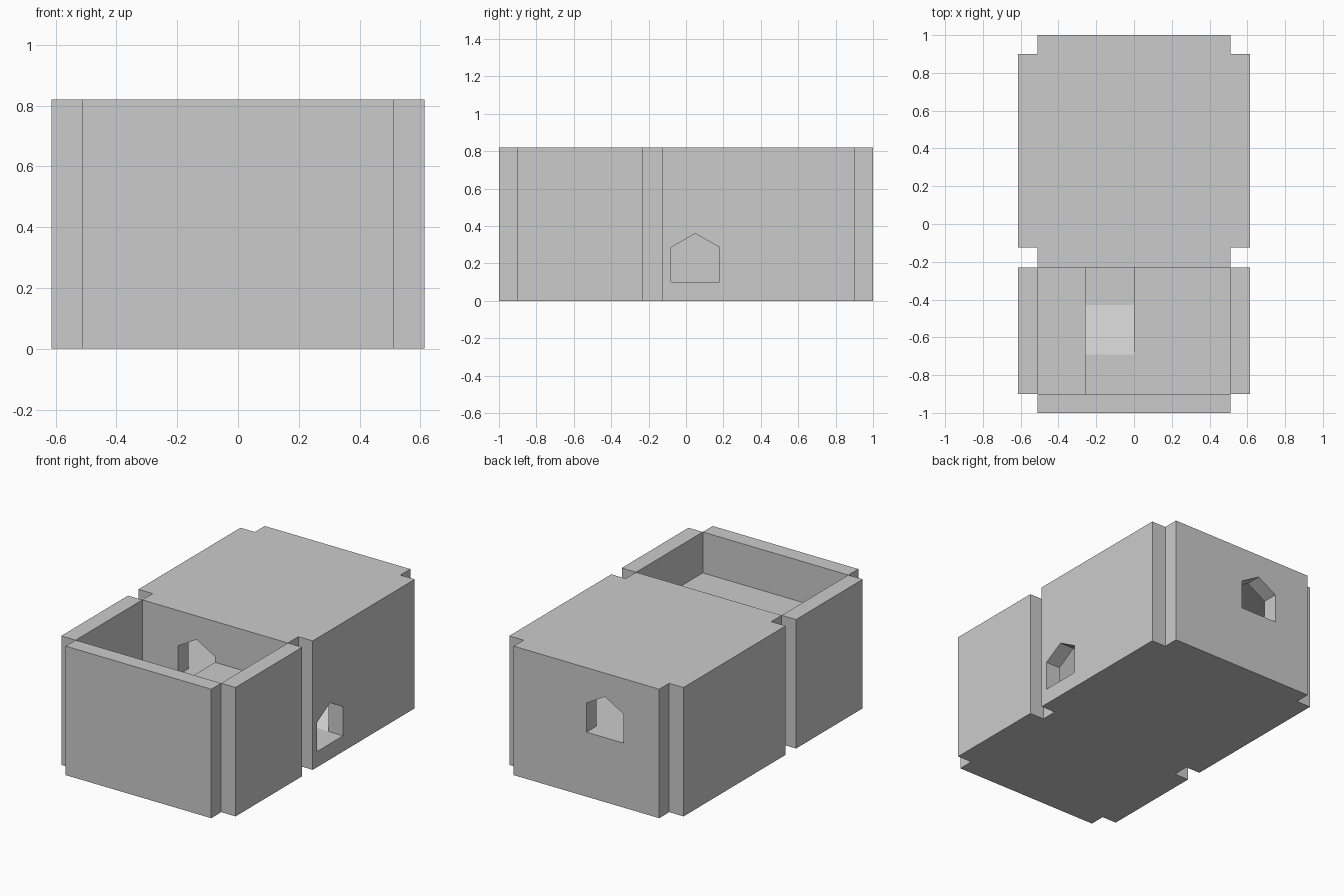
import bpy
import bmesh
from mathutils import Vector

cube = bpy.data.objects.get("Cube")
if cube:
    bpy.data.objects.remove(cube, do_unlink=True)

# One plain material
grey = bpy.data.materials.new("plain grey")
grey.use_nodes = True
grey.diffuse_color = (0.6, 0.6, 0.6, 1)
bsdf = grey.node_tree.nodes["Principled BSDF"]
bsdf.inputs["Base Color"].default_value = grey.diffuse_color
bsdf.inputs["Roughness"].default_value = 0.8


def prism(name, profile, axis, start, end):
    """Extrude a profile of (horizontal, z) points along x or y."""
    bm = bmesh.new()
    place = (lambda h, z: (start, h, z)) if axis == "x" else (lambda h, z: (h, start, z))
    face = bm.faces.new([bm.verts.new(place(h, z)) for h, z in profile])
    moved = bmesh.ops.extrude_face_region(bm, geom=[face])["geom"]
    shift = Vector((end - start, 0, 0)) if axis == "x" else Vector((0, end - start, 0))
    bmesh.ops.translate(bm, vec=shift, verts=[g for g in moved if isinstance(g, bmesh.types.BMVert)])
    bmesh.ops.recalc_face_normals(bm, faces=bm.faces)
    mesh = bpy.data.meshes.new(name)
    bm.to_mesh(mesh)
    bm.free()
    mesh.materials.append(grey)
    obj = bpy.data.objects.new(name, mesh)
    bpy.context.collection.objects.link(obj)
    return obj


def box(name, x, y, z):
    return prism(name, [(y[0], z[0]), (y[1], z[0]), (y[1], z[1]), (y[0], z[1])], "x", *x)


def cut_doorway(wall, axis, centre, sill, start, end):
    """Cut a gabled opening through a wall."""
    half, eave, peak = 0.13, sill + 0.185, sill + 0.26
    shape = [(centre - half, sill), (centre + half, sill), (centre + half, eave),
             (centre, peak), (centre - half, eave)]
    cutter = prism(wall.name + "_cutter", shape, axis, start, end)
    cutter.hide_render = True
    cutter.hide_viewport = True
    cutter.display_type = "WIRE"
    mod = wall.modifiers.new("doorway", "BOOLEAN")
    mod.object = cutter
    mod.operation = "DIFFERENCE"
    mod.solver = "EXACT"


IN, OUT = 0.512, 0.613          # inner and outer side wall faces
FRONT, MID, ROOM, BACK = -0.9, -0.23, -0.125, 0.9
TOP, BASE, LEVEL, HIGH = 0.82, 0.1, 0.41, 0.56
FULL = (0, TOP)

# Cross walls
box("front_wall", (-IN, IN), (-1, FRONT), FULL)
divider = box("dividing_wall", (-IN, IN), (MID, ROOM), FULL)
back_wall = box("back_wall", (-IN, IN), (BACK, 1), FULL)
cut_doorway(divider, "y", -0.13, LEVEL, MID - 0.1, ROOM + 0.1)
cut_doorway(back_wall, "y", -0.13, LEVEL, BACK - 0.1, 1.1)

# Side walls
for side, s in (("left", 1), ("right", -1)):
    span = tuple(sorted((s * IN, s * OUT)))
    box(side + "_yard_wall", span, (FRONT, MID), FULL)
    wall = box(side + "_room_wall", span, (ROOM, BACK), FULL)
    if s > 0:
        cut_doorway(wall, "x", 0.05, BASE, IN - 0.1, OUT + 0.1)

# Base plates and roof
box("yard_base", (-IN, IN), (FRONT, MID), (0, BASE))
box("room_base", (-IN, IN), (ROOM, BACK), (0, BASE))
box("roof", (-IN, IN), (ROOM, BACK), (TOP - 0.1, TOP))

# Open yard: raised floor, ramp up from the doorway, low strip beside it
box("yard_raised_floor", (0, IN), (FRONT, MID), (BASE, HIGH))
prism("yard_ramp", [(FRONT, BASE), (MID, BASE), (MID, LEVEL), (-0.43, LEVEL),
                    (-0.69, HIGH), (FRONT, HIGH)], "x", -0.26, 0)

# Covered room: upper floor and the ramp leading to it
box("room_upper_floor", (-IN, 0.26), (ROOM, BACK), (BASE, LEVEL))
prism("room_ramp", [(0.18, BASE), (BACK, BASE), (BACK, LEVEL), (0.71, LEVEL)], "x", 0.26, IN)
